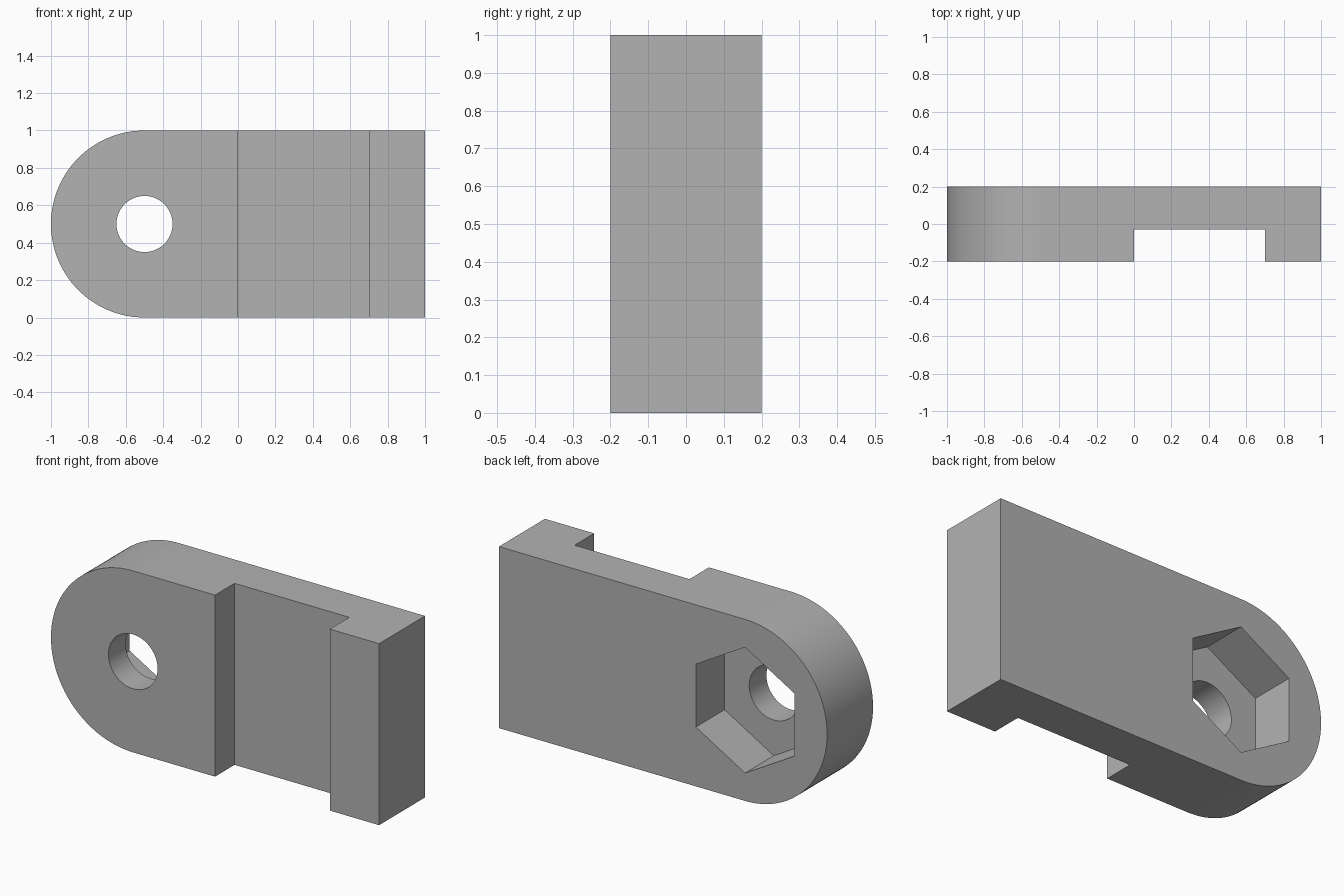
import bpy
import bmesh
from math import cos, sin, pi, radians, sqrt

if "Cube" in bpy.data.objects:
    bpy.data.objects.remove(bpy.data.objects["Cube"], do_unlink=True)

HALF = 0.2            # half thickness of the plate
CENTRE = (-0.5, 0.5)  # shared centre of round end, bore and pocket

grey = bpy.data.materials.new("plain grey")
grey.use_nodes = True
colour = (0.448, 0.448, 0.448, 1)
grey.diffuse_color = colour
grey.node_tree.nodes["Principled BSDF"].inputs["Base Color"].default_value = colour


def arc(radius, count, start, sweep, closed):
    """Points (x, z) around the shared centre."""
    steps = count if closed else count + 1
    angles = [start + sweep * i / count for i in range(steps)]
    return [(CENTRE[0] + radius * cos(a), CENTRE[1] + radius * sin(a)) for a in angles]


def prism(name, outline, y_front, y_back):
    """Extrude an x-z outline from front to back."""
    bm = bmesh.new()
    face = bm.faces.new([bm.verts.new((x, y_front, z)) for x, z in outline])
    made = bmesh.ops.extrude_face_region(bm, geom=[face])["geom"]
    moved = [v for v in made if isinstance(v, bmesh.types.BMVert)]
    bmesh.ops.translate(bm, verts=moved, vec=(0, y_back - y_front, 0))
    bmesh.ops.recalc_face_normals(bm, faces=bm.faces)
    mesh = bpy.data.meshes.new(name)
    bm.to_mesh(mesh)
    bm.free()
    mesh.materials.append(grey)
    obj = bpy.data.objects.new(name, mesh)
    bpy.context.collection.objects.link(obj)
    return obj


# Plate with one round end
plate = prism("clamp_plate", arc(0.5, 64, pi / 2, pi, False) + [(1, 0), (1, 1)], -HALF, HALF)

# Round bore, hexagonal nut pocket in the back, and channel across the front
cutters = [
    prism("bore_cutter", arc(0.15, 64, 0, 2 * pi, True), -0.5, 0.5),
    prism("nut_pocket_cutter", arc(0.6 / sqrt(3), 6, pi / 2, 2 * pi, True), -0.05, 0.5),
    prism("channel_cutter", [(0, -0.2), (0.7, -0.2), (0.7, 1.2), (0, 1.2)], -0.5, -0.03),
]

bpy.ops.object.select_all(action="DESELECT")
plate.select_set(True)
bpy.context.view_layer.objects.active = plate
for cutter in cutters:
    cutter.hide_render = True
    cut = plate.modifiers.new(cutter.name, "BOOLEAN")
    cut.operation = "DIFFERENCE"
    cut.solver = "EXACT"
    cut.object = cutter
    bpy.ops.object.modifier_apply(modifier=cut.name)
    bpy.data.objects.remove(cutter, do_unlink=True)

bpy.ops.object.shade_smooth_by_angle(angle=radians(30))
